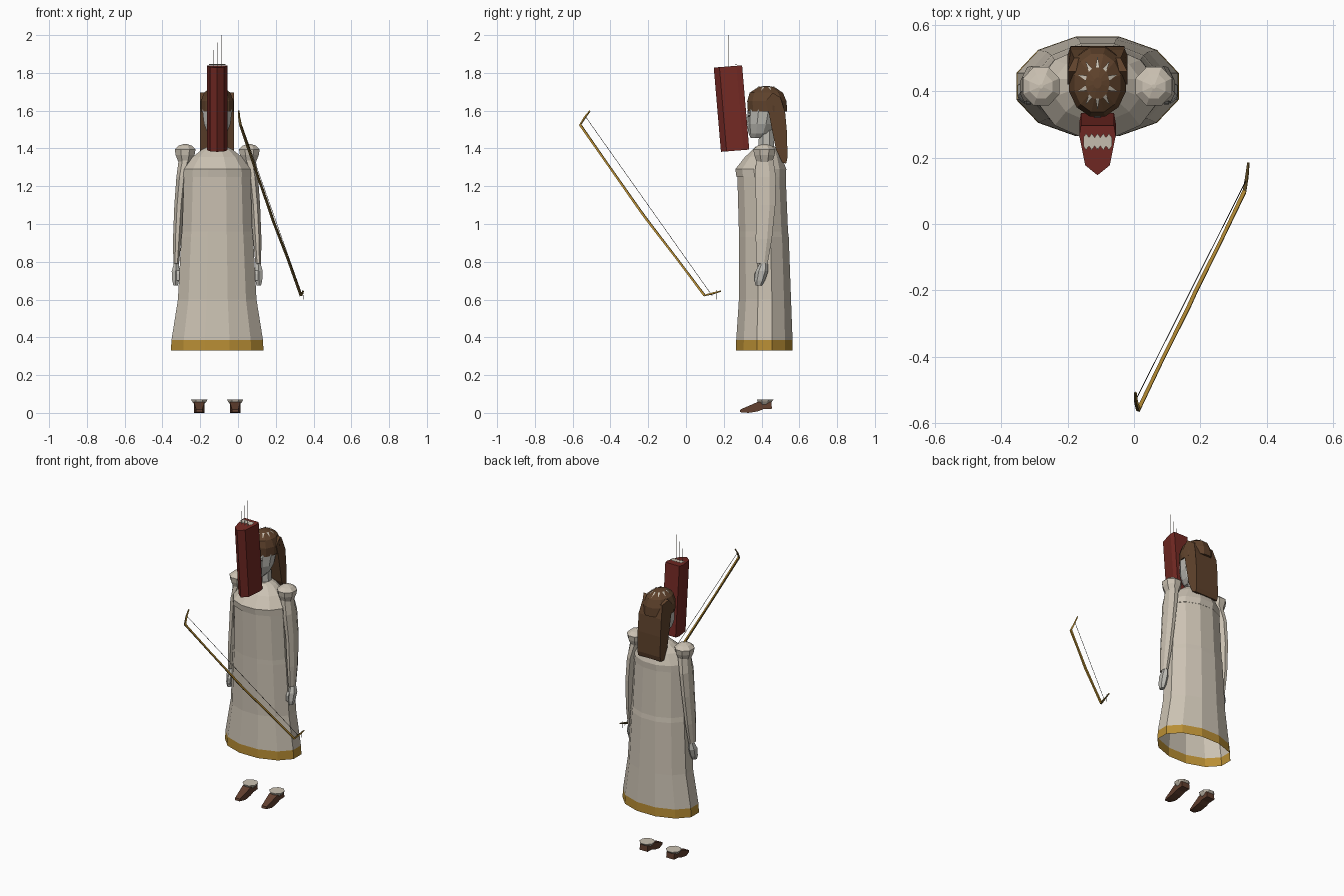
import bpy, bmesh, math
from mathutils import Vector

CX = -0.11  # centre line of the figure


def mat(name, rgb):
    m = bpy.data.materials.new(name)
    m.diffuse_color = (*rgb, 1)
    return m


CLOTH = mat("pale cloth", (0.60, 0.54, 0.45))
SKIN = mat("pale grey skin", (0.50, 0.49, 0.45))
GOLD = mat("gold", (0.48, 0.27, 0.035))
RED = mat("dark red leather", (0.17, 0.022, 0.017))
HAIR = mat("brown hair", (0.115, 0.055, 0.025))
SHOE = mat("red brown leather", (0.12, 0.05, 0.028))
DARK = mat("dark grey", (0.04, 0.035, 0.03))
WOOD = mat("dark wood", (0.14, 0.09, 0.025))


def finish(name, bm, *mats, rule=None, normals=True):
    if normals:
        bmesh.ops.recalc_face_normals(bm, faces=bm.faces)
    if rule:
        for f in bm.faces:
            f.material_index = rule(f)
    me = bpy.data.meshes.new(name)
    bm.to_mesh(me)
    bm.free()
    for m in mats:
        me.materials.append(m)
    ob = bpy.data.objects.new(name, me)
    bpy.context.collection.objects.link(ob)
    return ob


def skin_rings(bm, rings, bottom=True, top=True):
    vs = [[bm.verts.new(p) for p in r] for r in rings]
    n = len(vs[0])
    for a, b in zip(vs, vs[1:]):
        for i in range(n):
            bm.faces.new((a[i], a[(i + 1) % n], b[(i + 1) % n], b[i]))
    if bottom:
        bm.faces.new(vs[0][::-1])
    if top:
        bm.faces.new(vs[-1])


def loft(name, rows, n, *mats, bottom=True, top=True, rule=None):
    """rows: (z, centre x, centre y, half width, half depth)"""
    k = math.cos(math.pi / n)
    ang = [2 * math.pi * (i + 0.5) / n for i in range(n)]
    bm = bmesh.new()
    skin_rings(bm, [[(x + rx * math.cos(a) / k, y + ry * math.sin(a) / k, z) for a in ang]
                    for z, x, y, rx, ry in rows], bottom, top)
    return finish(name, bm, *mats, rule=rule)


def slab(name, profile, x0, half, *mats, taper=None):
    """side profile of (y, z) extruded across x"""
    bm = bmesh.new()
    t = taper or (lambda y, z: 1)
    skin_rings(bm, [[(x0 + s * half * t(y, z), y, z) for y, z in profile] for s in (-1, 1)])
    return finish(name, bm, *mats)


def rod(name, pts, radii, n, *mats, rule=None):
    bm = bmesh.new()
    pts = [Vector(p) for p in pts]
    rings = []
    for i, p in enumerate(pts):
        d = (pts[min(i + 1, len(pts) - 1)] - pts[max(i - 1, 0)]).normalized()
        u = d.cross(Vector((0.87, -0.43, 0.25))).normalized()
        v = d.cross(u)
        rings.append([p + radii[i] * (math.cos(a) * u + math.sin(a) * v)
                      for a in (2 * math.pi * (j + 0.5) / n for j in range(n))])
    skin_rings(bm, rings)
    return finish(name, bm, *mats, rule=rule)


# long robe, open underneath, with gold hem
loft("robe", [(0.33, CX, 0.415, 0.245, 0.15), (0.387, CX, 0.415, 0.242, 0.149),
              (0.60, CX, 0.418, 0.208, 0.138), (0.93, CX, 0.412, 0.190, 0.132),
              (0.96, CX, 0.410, 0.186, 0.130), (1.25, CX, 0.400, 0.176, 0.128)],
     12, CLOTH, GOLD, bottom=False, top=False,
     rule=lambda f: int(f.calc_center_median().z < 0.385))
# shoulder yoke
loft("yoke", [(1.25, CX, 0.398, 0.180, 0.131), (1.29, CX, 0.396, 0.176, 0.135),
              (1.355, CX, 0.41, 0.130, 0.098), (1.395, CX, 0.42, 0.080, 0.065),
              (1.41, CX, 0.42, 0.050, 0.050)], 12, CLOTH, bottom=False)

# neck and head
loft("neck", [(1.39, CX, 0.425, 0.042, 0.042), (1.50, CX, 0.425, 0.038, 0.038)], 8, SKIN)
loft("head", [(1.455, CX, 0.375, 0.028, 0.030), (1.48, CX, 0.39, 0.050, 0.056),
              (1.53, CX, 0.40, 0.070, 0.073), (1.60, CX, 0.41, 0.078, 0.080),
              (1.66, CX, 0.42, 0.072, 0.078)], 10, SKIN)
slab("nose", [(0.335, 1.59), (0.312, 1.545), (0.335, 1.538)], CX, 0.01, SKIN)

# hair: cap and long panel down the back
loft("hair_cap", [(1.595, CX, 0.432, 0.086, 0.104), (1.65, CX, 0.428, 0.086, 0.104),
                  (1.695, CX, 0.425, 0.070, 0.088), (1.722, CX, 0.425, 0.036, 0.048),
                  (1.73, CX, 0.425, 0.012, 0.016)], 12, HAIR)
slab("hair_back", [(0.42, 1.65), (0.46, 1.695), (0.50, 1.67), (0.525, 1.59), (0.535, 1.48),
                   (0.537, 1.35), (0.53, 1.32), (0.51, 1.325), (0.476, 1.395),
                   (0.455, 1.50), (0.44, 1.58)], CX, 0.09, HAIR,
     taper=lambda y, z: 0.78 if y > 0.48 and z > 1.6 else 0.9 if y > 0.52 else 1)

# sunburst of thin spikes on the crown
bm = bmesh.new()
for i in range(10):
    a = 2 * math.pi * (i + 0.5) / 10
    pts = [(0.036, 0.048, 1.727, a - 0.17), (0.036, 0.048, 1.727, a + 0.17),
           (0.063, 0.083, 1.706, a)]
    bm.faces.new([bm.verts.new((CX + rx * math.cos(t), 0.425 + ry * math.sin(t), z))
                  for rx, ry, z, t in pts])
finish("sunburst", bm, CLOTH)

for s, side in ((-1, "left"), (1, "right")):
    x = CX + s * 0.17
    # puffed shoulder, sleeve and hand
    loft(side + "_shoulder_puff", [(1.325, x, 0.415, 0.034, 0.040), (1.365, x, 0.415, 0.050, 0.054),
                                   (1.395, x, 0.415, 0.055, 0.058), (1.415, x, 0.415, 0.035, 0.036),
                                   (1.424, x, 0.415, 0.006, 0.006)], 8, CLOTH)
    loft(side + "_sleeve", [(0.79, x + s * 0.047, 0.402, 0.015, 0.030),
                            (0.92, x + s * 0.042, 0.412, 0.022, 0.043),
                            (1.10, x + s * 0.032, 0.422, 0.025, 0.051),
                            (1.25, x + s * 0.018, 0.420, 0.028, 0.056),
                            (1.34, x, 0.417, 0.034, 0.045)], 8, CLOTH)
    loft(side + "_hand", [(0.675, x + s * 0.05, 0.385, 0.012, 0.015),
                          (0.70, x + s * 0.05, 0.390, 0.018, 0.024),
                          (0.75, x + s * 0.05, 0.402, 0.021, 0.029),
                          (0.785, x + s * 0.047, 0.410, 0.014, 0.020),
                          (0.80, x + s * 0.047, 0.408, 0.013, 0.020)], 6, SKIN)
    slab(side + "_thumb", [(0.375, 0.755), (0.362, 0.735), (0.360, 0.70), (0.375, 0.71)],
         x + s * 0.038, 0.008, SKIN)
    # shoe with flared ankle cuff
    fx = CX + s * 0.095
    slab(side + "_shoe", [(0.285, 0.004), (0.288, 0.018), (0.38, 0.058), (0.452, 0.058),
                          (0.455, 0.022), (0.41, 0.02), (0.38, 0.008), (0.33, 0.0)], fx, 0.028, SHOE,
         taper=lambda y, z: 0.6 if y < 0.3 else 1)
    loft(side + "_ankle", [(0.045, fx, 0.415, 0.026, 0.026), (0.06, fx, 0.417, 0.038, 0.038),
                           (0.070, fx, 0.419, 0.043, 0.044)], 8, CLOTH)
    # eye and brow plates
    for nm, z, h in (("eye", 1.572, 0.007), ("brow", 1.588, 0.003)):
        bm = bmesh.new()
        xe = CX + s * 0.036
        bm.faces.new([bm.verts.new((xe + s * dx, 0.325 + 0.5 * (dx + 0.018), z + dz))
                      for dx, dz in ((-0.018, 0), (0, -h), (0.018, 0), (0, h))])
        finish(side + "_" + nm, bm, DARK)

# leaning quiver with a pointed front
section = [(0.05, 0.15), (0.055, 0.12), (0.037, 0.03), (0, 0),
           (-0.037, 0.03), (-0.055, 0.12), (-0.05, 0.15)]
bm = bmesh.new()
skin_rings(bm, [[(CX + x, y0 + y, z0 + 0.08 * y) for x, y in section]
                for y0, z0 in ((0.185, 1.382), (0.147, 1.828))])
finish("quiver", bm, RED)

# zigzag fletching plate and thin arrow shafts
bm = bmesh.new()
edge = [(-0.043 + 0.0086 * i, 0.025 if i % 2 else 0.013) for i in range(11)]
bm.faces.new([bm.verts.new((CX + x, 0.248 + d, 1.846)) for x, d in edge] +
             [bm.verts.new((CX + x, 0.248 - d, 1.843)) for x, d in reversed(edge)])
finish("fletching", bm, CLOTH)
for i, (x, z) in enumerate(((-0.132, 1.92), (-0.11, 1.96), (-0.09, 2.0))):
    rod("arrow_shaft_%d" % (i + 1), [(x, 0.228, 1.80), (x, 0.226, z)],
        [0.0015, 0.0015], 3, CLOTH)

# bow with turned tips, and its string
rod("bow", [(0.004, -0.508, 1.60), (0.006, -0.535, 1.565), (0.013, -0.56, 1.525),
            (0.085, -0.41, 1.31), (0.167, -0.245, 1.075), (0.185, -0.205, 1.02),
            (0.26, -0.055, 0.825), (0.333, 0.098, 0.622), (0.340, 0.14, 0.632),
            (0.345, 0.185, 0.645)],
    [0.004, 0.006, 0.008, 0.007, 0.008, 0.008, 0.007, 0.008, 0.006, 0.004], 4, GOLD, WOOD,
    rule=lambda f: int(f.normal.x < 0 or f.normal.z < -0.5))
rod("bow_string", [(0.003, -0.535, 1.572), (0.342, 0.14, 0.618)],
    [0.0015, 0.0015], 3, DARK)
rod("bow_string_knot", [(0.343, 0.16, 0.65), (0.346, 0.16, 0.60)], [0.0015, 0.0015], 3, DARK)
